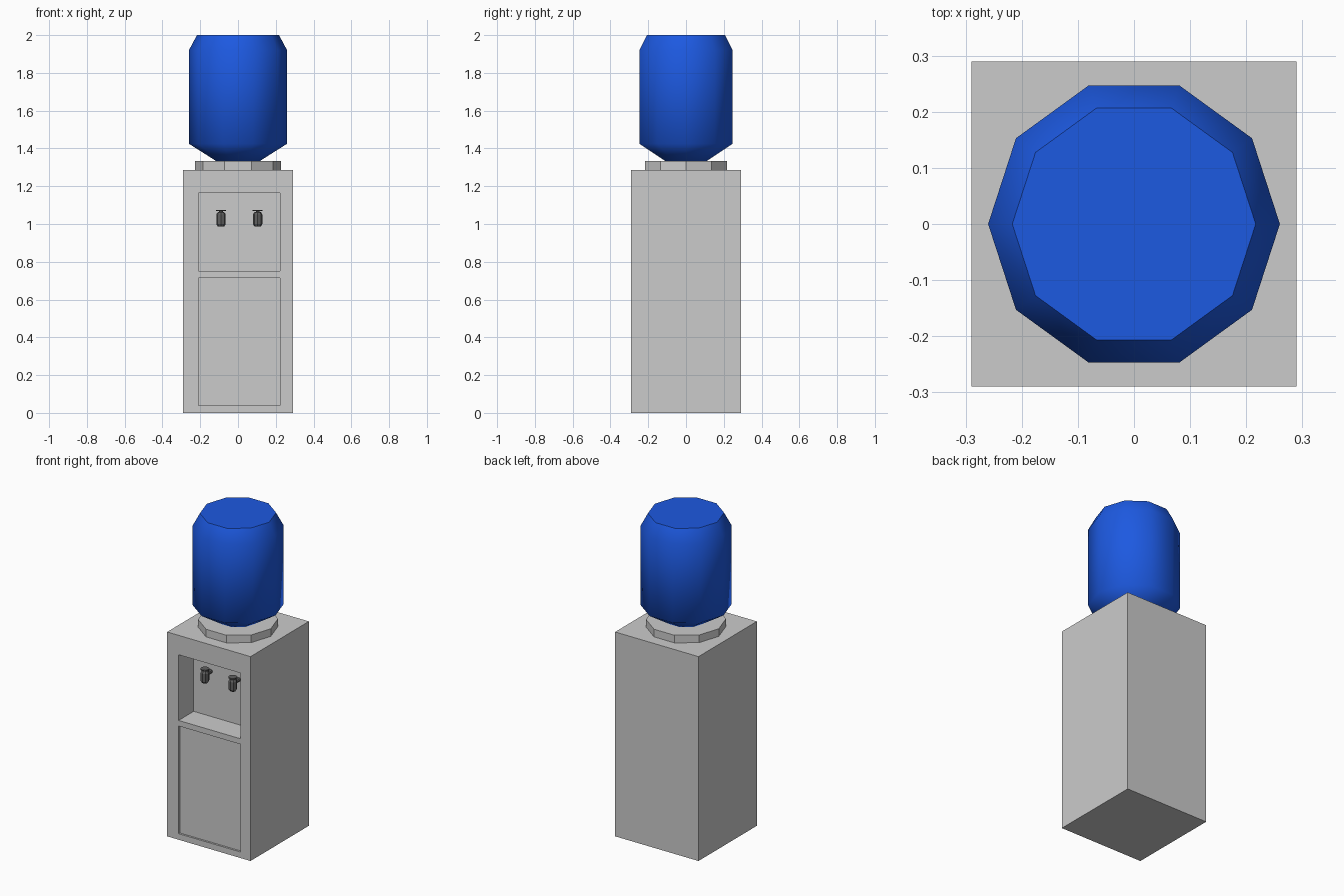
import bpy, bmesh
from math import cos, sin, tau, pi
from mathutils import Matrix, Vector

if "Cube" in bpy.data.objects:
    bpy.data.objects.remove(bpy.data.objects["Cube"])


def add_object(name, bm, colour=None):
    bmesh.ops.recalc_face_normals(bm, faces=bm.faces)
    mesh = bpy.data.meshes.new(name)
    bm.to_mesh(mesh)
    bm.free()
    obj = bpy.data.objects.new(name, mesh)
    bpy.context.collection.objects.link(obj)
    if colour:
        mat = bpy.data.materials.new(name + "_colour")
        mat.diffuse_color = colour
        mat.use_nodes = True
        mat.node_tree.nodes["Principled BSDF"].inputs["Base Color"].default_value = mat.diffuse_color
        mesh.materials.append(mat)
    return obj


def box(name, lo, hi):
    lo, hi = Vector(lo), Vector(hi)
    bm = bmesh.new()
    bmesh.ops.create_cube(bm, size=1, matrix=Matrix.Translation((lo + hi) / 2)
                          @ Matrix.Diagonal((*(hi - lo), 1)))
    return add_object(name, bm)


def lathe(bm, profile, sides, matrix=Matrix()):
    """Stack rings of (radius, height) and close both ends."""
    rings = [[bm.verts.new(matrix @ Vector((r * cos(tau * i / sides), r * sin(tau * i / sides), z)))
              for i in range(sides)] for r, z in profile]
    for a, b in zip(rings, rings[1:]):
        for i in range(sides):
            j = (i + 1) % sides
            bm.faces.new((a[i], a[j], b[j], b[i]))
    bm.faces.new(rings[0][::-1])
    bm.faces.new(rings[-1])


# Cabinet with a deep tap recess and a shallow door panel cut into the front
cabinet = box("cabinet", (-0.29, -0.29, 0), (0.29, 0.29, 1.285))
cutters = [box("recess_cutter", (-0.21, -0.4, 0.75), (0.222, -0.14, 1.163)),
           box("door_cutter", (-0.21, -0.4, 0.038), (0.222, -0.278, 0.715))]
for cutter in cutters:
    cutter.hide_render = True
    mod = cabinet.modifiers.new(cutter.name, 'BOOLEAN')
    mod.operation = 'DIFFERENCE'
    mod.solver = 'EXACT'
    mod.object = cutter
    bpy.context.view_layer.objects.active = cabinet
    bpy.ops.object.modifier_apply(modifier=mod.name)
for cutter in cutters:
    bpy.data.objects.remove(cutter)

# Ten-sided collar
bm = bmesh.new()
lathe(bm, [(0.228, 1.28), (0.228, 1.333)], 10)
add_object("collar", bm)

# Ten-sided bottle: smooth shoulders, crisp upright edges and top rim
bm = bmesh.new()
lathe(bm, [(0.115, 1.333), (0.26, 1.425), (0.26, 1.92), (0.217, 2.0)], 10)
for face in bm.faces:
    face.smooth = True
for edge in bm.edges:
    a, b = edge.verts
    upright = (a.co - b.co).length > 0.4
    top_rim = min(a.co.z, b.co.z) > 1.99
    edge.smooth = not (upright or top_rim)
add_object("bottle", bm, (0.012, 0.1, 0.75, 1))

# Taps: spout body, lever plate on top, pipe to the back wall
for side, x in (("left", -0.09), ("right", 0.104)):
    bm = bmesh.new()
    at = Matrix.Translation((x, -0.2, 0))
    lathe(bm, [(0.017, 0.987), (0.025, 1.0), (0.025, 1.05), (0.018, 1.062),
               (0.010, 1.064), (0.010, 1.068), (0.026, 1.068), (0.026, 1.075)], 8, at)
    lathe(bm, [(0.012, 0.0), (0.012, 0.065)], 8,
          Matrix.Translation((x, -0.2, 1.035)) @ Matrix.Rotation(-pi / 2, 4, 'X'))
    add_object(side + "_tap", bm, (0.12, 0.12, 0.12, 1))
